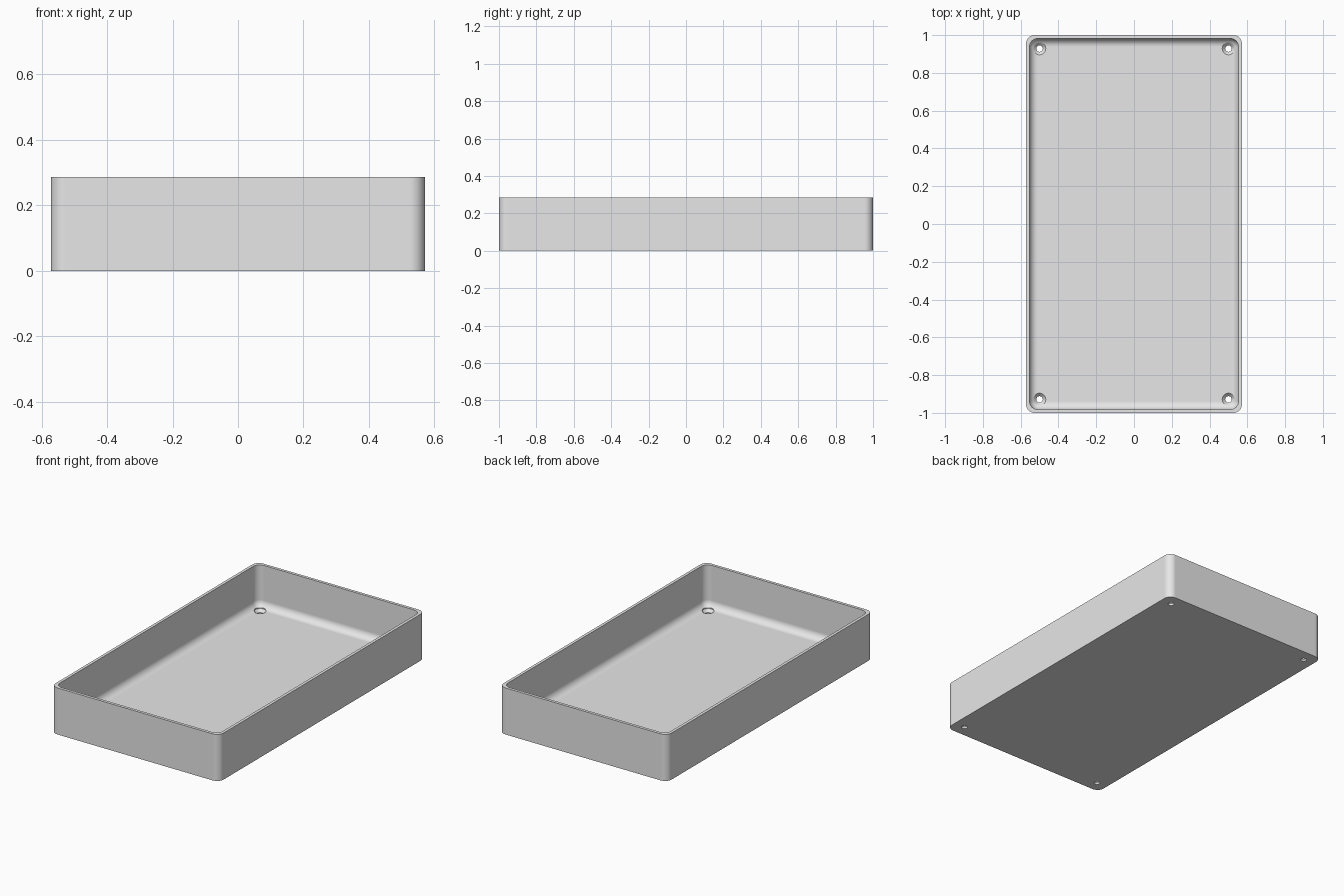
import bpy, bmesh
from math import cos, sin, pi, radians

cube = bpy.data.objects.get("Cube")
if cube:
    bpy.data.objects.remove(cube, do_unlink=True)

HX, HY, HEIGHT = 0.5715, 1.0, 0.286   # outer half sizes and height
WALL, FLOOR = 0.018, 0.0286
R_OUT, R_IN, FILLET = 0.045, 0.045, 0.043
CORNER_STEPS, FILLET_STEPS = 10, 10

grey = bpy.data.materials.new("light grey")
grey.use_nodes = True
grey.diffuse_color = (0.8, 0.8, 0.8, 1)
grey.node_tree.nodes["Principled BSDF"].inputs["Base Color"].default_value = (0.8, 0.8, 0.8, 1)


def rounded_ring(bm, inset, radius, z):
    """Ring of vertices around a rounded rectangle."""
    cx, cy = HX - inset - radius, HY - inset - radius
    ring = []
    for k, (sx, sy) in enumerate([(1, 1), (-1, 1), (-1, -1), (1, -1)]):
        for i in range(CORNER_STEPS + 1):
            a = (k + i / CORNER_STEPS) * pi / 2
            ring.append(bm.verts.new((sx * cx + radius * cos(a), sy * cy + radius * sin(a), z)))
    return ring


def bridge(bm, a, b):
    n = len(a)
    for i in range(n):
        j = (i + 1) % n
        bm.faces.new((a[i], a[j], b[j], b[i]))


def make_object(name, bm):
    bmesh.ops.recalc_face_normals(bm, faces=bm.faces)
    mesh = bpy.data.meshes.new(name)
    bm.to_mesh(mesh)
    bm.free()
    obj = bpy.data.objects.new(name, mesh)
    bpy.context.collection.objects.link(obj)
    mesh.materials.append(grey)
    return obj


# Open tray: outer wall, rim, inner wall, rounded floor edge
bm = bmesh.new()
rings = [rounded_ring(bm, 0, R_OUT, 0),
         rounded_ring(bm, 0, R_OUT, HEIGHT),
         rounded_ring(bm, WALL, R_IN, HEIGHT)]
for i in range(FILLET_STEPS + 1):
    a = i / FILLET_STEPS * pi / 2
    d = FILLET * (1 - cos(a))
    rings.append(rounded_ring(bm, WALL + d, R_IN - d, FLOOR + FILLET * (1 - sin(a))))
for a, b in zip(rings, rings[1:]):
    bridge(bm, a, b)
bm.faces.new(rings[0])
bm.faces.new(rings[-1])
tray = make_object("tray", bm)

# Countersunk screw holes in the four corners
PROFILE = [(0.017, -0.05), (0.017, 0.012), (0.033, FLOOR), (0.033, 0.08)]
SIDES = 32
bm = bmesh.new()
for sx in (-1, 1):
    for sy in (-1, 1):
        loops = [[bm.verts.new((sx * 0.5 + r * cos(2 * pi * i / SIDES),
                                sy * 0.9286 + r * sin(2 * pi * i / SIDES), z))
                  for i in range(SIDES)] for r, z in PROFILE]
        for a, b in zip(loops, loops[1:]):
            bridge(bm, a, b)
        bm.faces.new(loops[0])
        bm.faces.new(loops[-1])
cutter = make_object("screw_hole_cutter", bm)
cutter.hide_render = True

bpy.ops.object.select_all(action='DESELECT')
tray.select_set(True)
bpy.context.view_layer.objects.active = tray
cut = tray.modifiers.new("screw_holes", 'BOOLEAN')
cut.operation = 'DIFFERENCE'
cut.solver = 'EXACT'
cut.object = cutter
bpy.ops.object.modifier_apply(modifier=cut.name)
bpy.data.objects.remove(cutter, do_unlink=True)

# Smooth rounded areas, crisp flats
bpy.ops.object.shade_smooth_by_angle(angle=radians(30))
flats = tray.modifiers.new("flat_normals", 'WEIGHTED_NORMAL')
flats.keep_sharp = True
